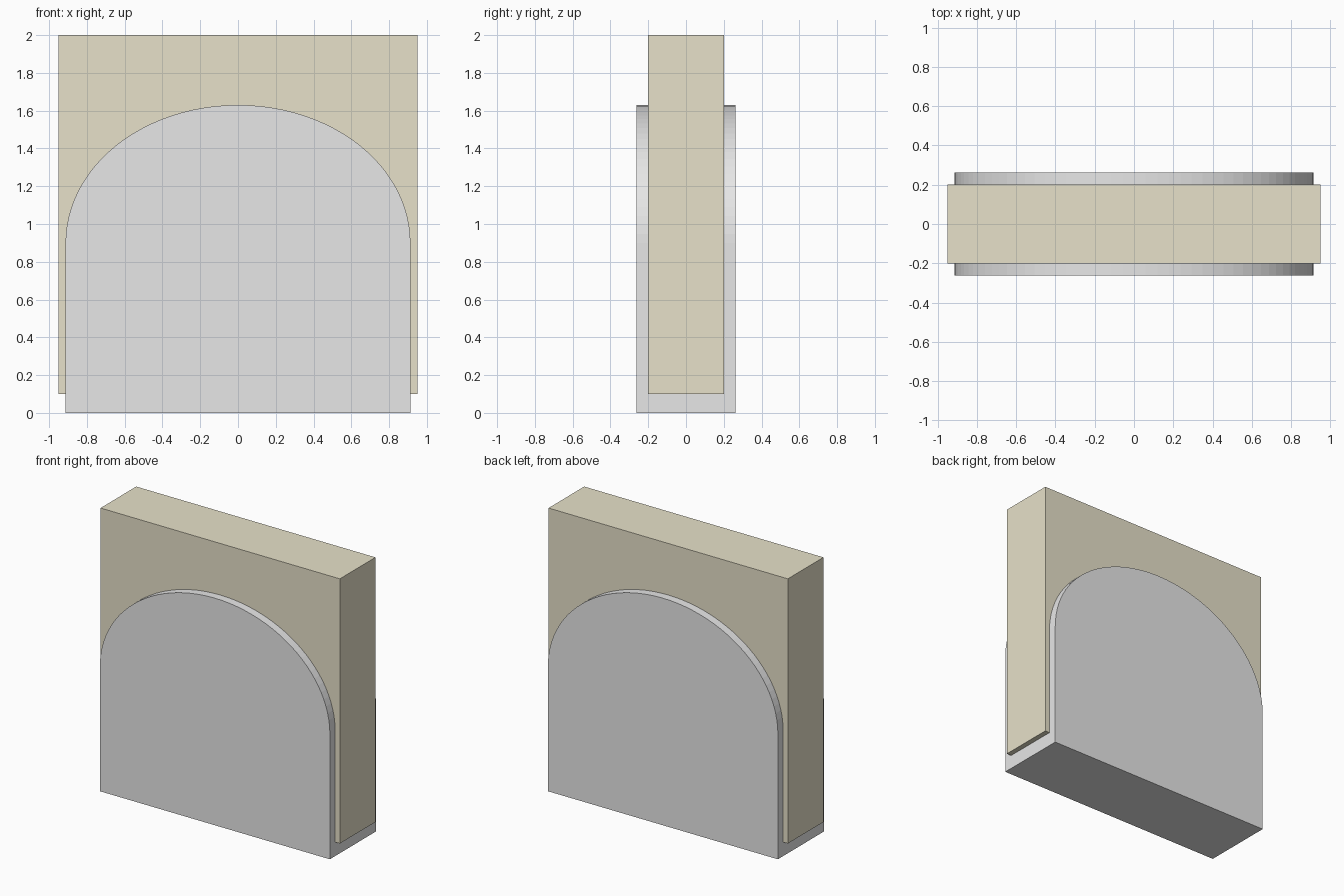
import bpy
import bmesh
from math import cos, sin, pi

cube = bpy.data.objects.get("Cube")
if cube:
    bpy.data.objects.remove(cube, do_unlink=True)


def make_material(name, color):
    mat = bpy.data.materials.new(name)
    mat.use_nodes = True
    mat.diffuse_color = color
    mat.node_tree.nodes["Principled BSDF"].inputs["Base Color"].default_value = color
    return mat


def extrude_profile(name, profile, half_depth, mat):
    """Extrude an (x, z) outline symmetrically along y."""
    bm = bmesh.new()
    face = bm.faces.new([bm.verts.new((x, -half_depth, z)) for x, z in profile])
    result = bmesh.ops.extrude_face_region(bm, geom=[face])
    moved = [v for v in result["geom"] if isinstance(v, bmesh.types.BMVert)]
    bmesh.ops.translate(bm, verts=moved, vec=(0, 2 * half_depth, 0))
    bmesh.ops.recalc_face_normals(bm, faces=bm.faces)
    mesh = bpy.data.meshes.new(name)
    bm.to_mesh(mesh)
    bm.free()
    mesh.materials.append(mat)
    obj = bpy.data.objects.new(name, mesh)
    bpy.context.collection.objects.link(obj)
    return obj


stone = make_material("tan stone", (0.807, 0.76, 0.591, 1))
grey = make_material("light grey", (0.8, 0.8, 0.8, 1))

# Rectangular wall block, raised slightly off the ground
wall_half = 0.95
wall = [(-wall_half, 0.1), (wall_half, 0.1), (wall_half, 2), (-wall_half, 2)]
extrude_profile("wall_block", wall, 0.202, stone)

# Arched slab through the wall, standing proud on both faces
half_width, spring, rise, segments = 0.913, 0.9, 0.73, 48
arch = [(-half_width, 0), (half_width, 0)]
for i in range(segments + 1):
    angle = pi * i / segments
    arch.append((half_width * cos(angle), spring + rise * sin(angle)))
extrude_profile("arched_slab", arch, 0.262, grey)
